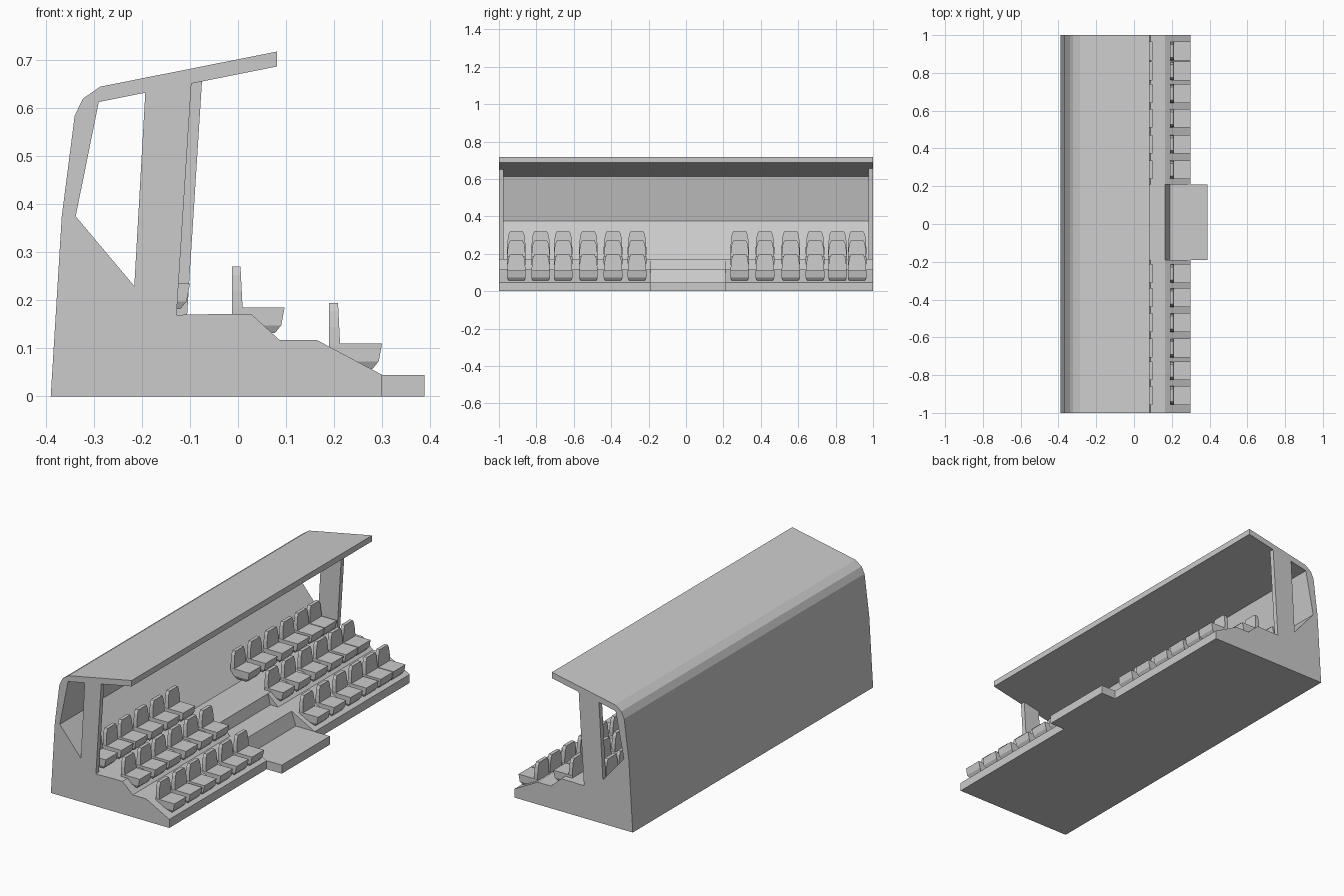
import bpy, bmesh

if "Cube" in bpy.data.objects:
    bpy.data.objects.remove(bpy.data.objects["Cube"])


def make_mesh(name, verts, faces):
    mesh = bpy.data.meshes.new(name)
    mesh.from_pydata(verts, [], faces)
    bm = bmesh.new()
    bm.from_mesh(mesh)
    bmesh.ops.recalc_face_normals(bm, faces=bm.faces)
    bm.to_mesh(mesh)
    bm.free()
    return mesh


def place(name, mesh, loc=(0, 0, 0)):
    ob = bpy.data.objects.new(name, mesh)
    ob.location = loc
    bpy.context.collection.objects.link(ob)
    return ob


def loft(rings):
    """Capped skin through rings that all have the same number of points."""
    n = len(rings[0])
    verts = [p for r in rings for p in r]
    faces = [list(range(n)), list(range(len(verts) - n, len(verts)))]
    for k in range(len(rings) - 1):
        for i in range(n):
            j = (i + 1) % n
            faces.append([k * n + i, k * n + j, (k + 1) * n + j, (k + 1) * n + i])
    return verts, faces


def prism_y(name, profile, y0, y1):
    rings = [[(x, y, z) for x, z in profile] for y in (y0, y1)]
    return place(name, make_mesh(name, *loft(rings)))


AISLE = (-0.19, 0.21)
SPLIT = 0.027

# Shell: rear wall, roof and upper terrace in one section
shell = [(-0.39, 0), (-0.367, 0.375), (-0.34, 0.585), (-0.323, 0.62),
         (-0.287, 0.645), (0.081, 0.718), (0.081, 0.687), (-0.29, 0.613),
         (-0.338, 0.375), (-0.165, 0.169), (-0.015, 0.172), (SPLIT, 0.172),
         (SPLIT, 0)]
prism_y("shell", shell, -1, 1)

# Sloped terraces on both sides of the aisle
terrace = [(SPLIT, 0), (SPLIT, 0.172), (0.087, 0.117), (0.165, 0.117),
           (0.3, 0.045), (0.3, 0)]
prism_y("terrace_left", terrace, -1, AISLE[0])
prism_y("terrace_right", terrace, AISLE[1], 1)

# Central aisle with steep risers and a projecting landing
aisle = [(SPLIT, 0), (SPLIT, 0.172), (0.042, 0.117), (0.165, 0.117),
         (0.19, 0.045), (0.388, 0.045), (0.388, 0)]
prism_y("aisle_steps", aisle, *AISLE)

# End pillars; the gap behind each one forms the side window
for name, y0, y1, dx in (("pillar_left", -1, -0.975, 0),
                         ("pillar_right", 0.975, 1, 0.022)):
    prism_y(name, [(-0.193, 0.633), (-0.097 + dx, 0.652 + dx * 0.2),
                   (-0.128 + dx, 0.169), (-0.165, 0.169), (-0.216, 0.229)], y0, y1)

# Seat: cushion with tapered underside plus a backrest narrowing upwards
cushion = [[(x0, -w, z), (x1, -w, z), (x1, w, z), (x0, w, z)]
           for z, x0, x1, w in ((0.057, 0.21, 0.28, 0.042),
                                (0.073, 0.19, 0.293, 0.05),
                                (0.11, 0.19, 0.3, 0.05))]
half = [(0.049, 0.1), (0.047, 0.145), (0.042, 0.178), (0.034, 0.195)]
outline = half + [(-y, z) for y, z in reversed(half)]
back = [[(0.19, y, z) for y, z in outline],
        [(0.213 - (z - 0.1) * 0.05, y, z) for y, z in outline]]
v1, f1 = loft(cushion)
v2, f2 = loft(back)
seat_mesh = make_mesh("seat", v1 + v2, f1 + [[i + len(v1) for i in f] for f in f2])

# Three rows of twelve seats
COLUMNS = [-0.907, -0.777, -0.657, -0.522, -0.39, -0.262,
           0.287, 0.422, 0.56, 0.69, 0.81, 0.915]
ROWS = [("front", 0, 0), ("middle", -0.203, 0.075), ("rear", -0.4, 0.125)]
for row, dx, dz in ROWS:
    for i, y in enumerate(COLUMNS):
        place(f"seat_{row}_{i + 1}", seat_mesh, (dx, y, dz))
